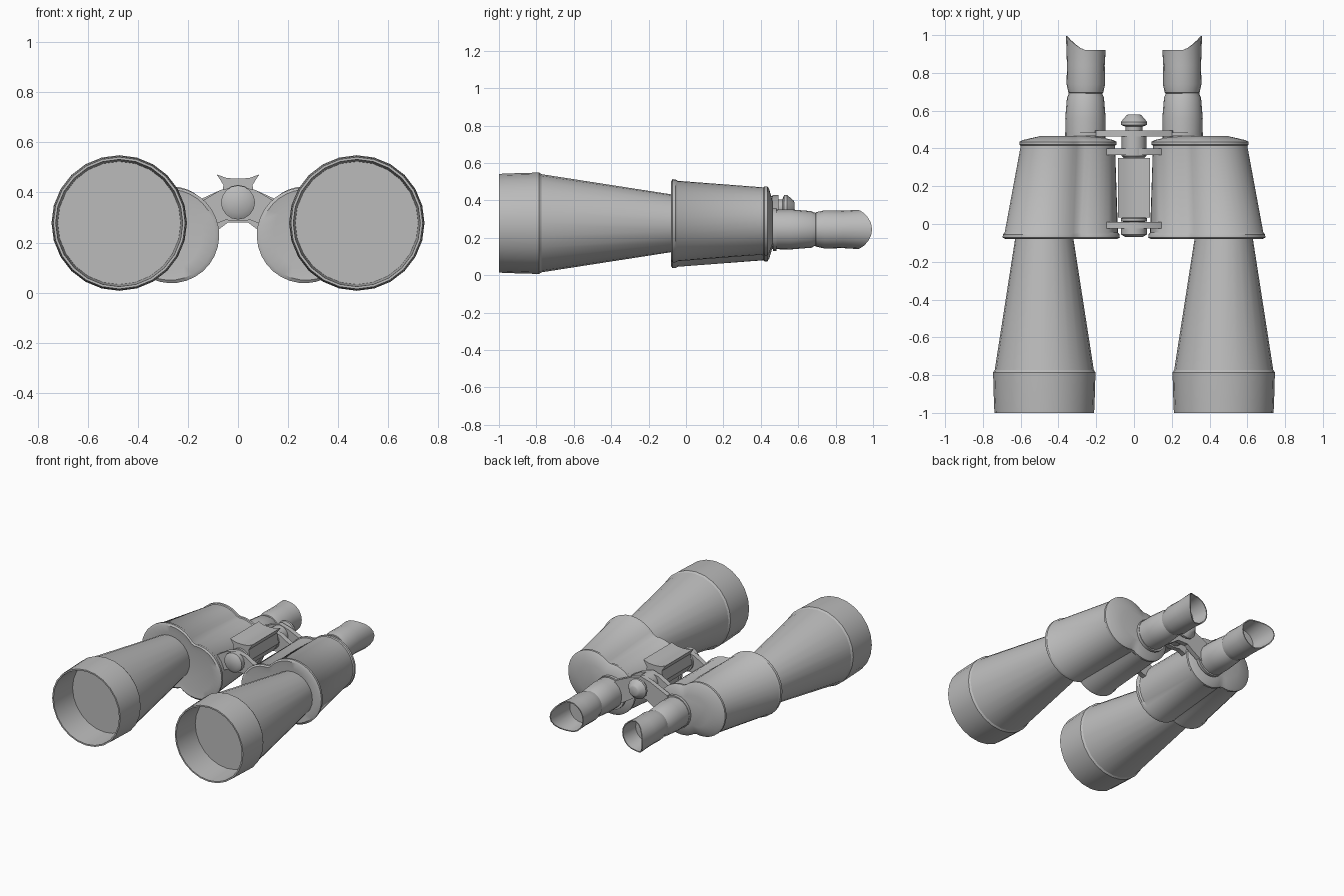
import bpy, bmesh
from math import sin, cos, pi, sqrt, radians

cube = bpy.data.objects.get("Cube")
if cube:
    bpy.data.objects.remove(cube, do_unlink=True)

GREY = (0.5, 0.5, 0.5, 1)
grey = bpy.data.materials.new("plain grey")
grey.use_nodes = True
grey.diffuse_color = GREY
grey.node_tree.nodes["Principled BSDF"].inputs["Base Color"].default_value = GREY


def loft(name, rings, angle=35):
    """Skin a list of equal-length point rings and cap both ends."""
    bm = bmesh.new()
    vs = [[bm.verts.new(p) for p in ring] for ring in rings]
    n = len(vs[0])
    for a, b in zip(vs, vs[1:]):
        for i in range(n):
            j = (i + 1) % n
            bm.faces.new((a[i], a[j], b[j], b[i]))
    bm.faces.new(vs[0])
    bm.faces.new(vs[-1])
    bmesh.ops.recalc_face_normals(bm, faces=bm.faces)
    mesh = bpy.data.meshes.new(name)
    bm.to_mesh(mesh)
    bm.free()
    mesh.materials.append(grey)
    ob = bpy.data.objects.new(name, mesh)
    bpy.context.collection.objects.link(ob)
    bpy.ops.object.select_all(action='DESELECT')
    ob.select_set(True)
    bpy.context.view_layer.objects.active = ob
    bpy.ops.object.shade_smooth_by_angle(angle=radians(angle))
    return ob


def turned(name, profile, cx, cz, n=24, shift=None):
    """Revolve (y, radius) pairs around an axis parallel to y."""
    rings = []
    for y, r in profile:
        ring = []
        for i in range(n):
            a = 2 * pi * i / n
            dy = shift(y, cos(a)) if shift else 0
            ring.append((cx + r * cos(a), y + dy, cz + r * sin(a)))
        rings.append(ring)
    return loft(name, rings)


def plate(name, outline, y0, y1):
    """Extrude a half outline (x, z), mirrored across x = 0."""
    full = outline + [(-x, z) for x, z in reversed(outline) if x > 0]
    return loft(name, [[(x, y, z) for x, z in full] for y in (y0, y1)])


def housing_ring(s, y, t, grow, n=48):
    """Outline of two merged lobes; t runs from front (0) to rear (1)."""
    outer = (0.47 - 0.05 * t, 0.29, 0.215 - 0.035 * t)
    inner = (0.27, 0.23 + 0.02 * t, 0.185 - 0.015 * t)
    mx, mz = (outer[0] + inner[0]) / 2, (outer[1] + inner[1]) / 2
    ring = []
    for i in range(n):
        dx, dz = cos(2 * pi * i / n), sin(2 * pi * i / n)
        reach = 0
        for cx, cz, r in (outer, inner):
            px, pz = cx - mx, cz - mz
            along = px * dx + pz * dz
            gap = r * r - (px * px + pz * pz - along * along)
            if gap > 0:
                reach = max(reach, along + sqrt(gap))
        reach *= grow
        ring.append((s * (mx + reach * dx), y, mz + reach * dz))
    return ring


for side, s in (("left", 1), ("right", -1)):
    # Objective tube with a hollow hood and a recessed lens
    turned(side + "_barrel", [(-0.05, 0.15), (-0.79, 0.265)], s * 0.475, 0.278)
    turned(side + "_hood", [(-0.77, 0.26), (-0.785, 0.271), (-0.9, 0.268),
                            (-1.0, 0.264), (-1.0, 0.254), (-0.8, 0.246)],
           s * 0.475, 0.278)

    # Prism housing with a lip at each end and shallow domed caps
    stations = [(-0.075, 0, 0.8), (-0.08, 0, 0.98), (-0.072, 0, 1.035),
                (-0.055, 0, 1.03), (-0.045, 0, 1), (0.415, 1, 1),
                (0.42, 1, 1.03), (0.435, 1, 1.03), (0.445, 1, 0.95),
                (0.465, 1, 0.6)]
    loft(side + "_housing", [housing_ring(s, *st) for st in stations])

    # Eyepiece tube and bridge ring
    turned(side + "_eyepiece", [(0.44, 0.105), (0.56, 0.107), (0.67, 0.098),
                                (0.685, 0.09), (0.71, 0.085)],
           s * 0.257, 0.245, 20)
    turned(side + "_bridge_ring", [(0.465, 0.1), (0.465, 0.115),
                                   (0.485, 0.115), (0.485, 0.1)],
           s * 0.25, 0.245, 20)

    # Winged eyecup, taller on its outer side and hollow
    def wing(y, c, s=s):
        return 0.075 * max(0, c * s) ** 1.5 if y > 0.9 else 0
    turned(side + "_eyecup", [(0.685, 0.08), (0.695, 0.092), (0.74, 0.102),
                              (0.84, 0.1), (0.92, 0.105), (0.92, 0.098),
                              (0.8, 0.085)], s * 0.255, 0.245, 20, wing)

# Central hinge
turned("hinge_shaft", [(-0.07, 0.045), (-0.055, 0.068), (-0.025, 0.068),
                       (-0.02, 0.05), (0.01, 0.05), (0.015, 0.07),
                       (0.03, 0.07), (0.035, 0.055), (0.35, 0.055),
                       (0.36, 0.065), (0.47, 0.065)], 0, 0.36, 16)
turned("focus_knob", [(0.46, 0.045), (0.515, 0.045), (0.525, 0.07),
                      (0.54, 0.07), (0.575, 0.04), (0.58, 0.03)], 0, 0.36, 12)
plate("hinge_saddle", [(0, 0.455), (0.045, 0.458), (0.085, 0.472),
                       (0.058, 0.43), (0.07, 0.36), (0.03, 0.3), (0, 0.295)],
      0.035, 0.35)

# Cross arms that tie the two halves to the hinge
arm = [(0, 0.425), (0.07, 0.41), (0.17, 0.35), (0.165, 0.25),
       (0.1, 0.27), (0.05, 0.29), (0, 0.285)]
plate("front_arm", arm, -0.025, 0.01)
plate("rear_arm", arm, 0.365, 0.4)
plate("eyepiece_bridge", [(0, 0.43), (0.07, 0.41), (0.2, 0.35), (0.24, 0.25),
                          (0.16, 0.2), (0.08, 0.25), (0.04, 0.28), (0, 0.28)],
      0.462, 0.495)
